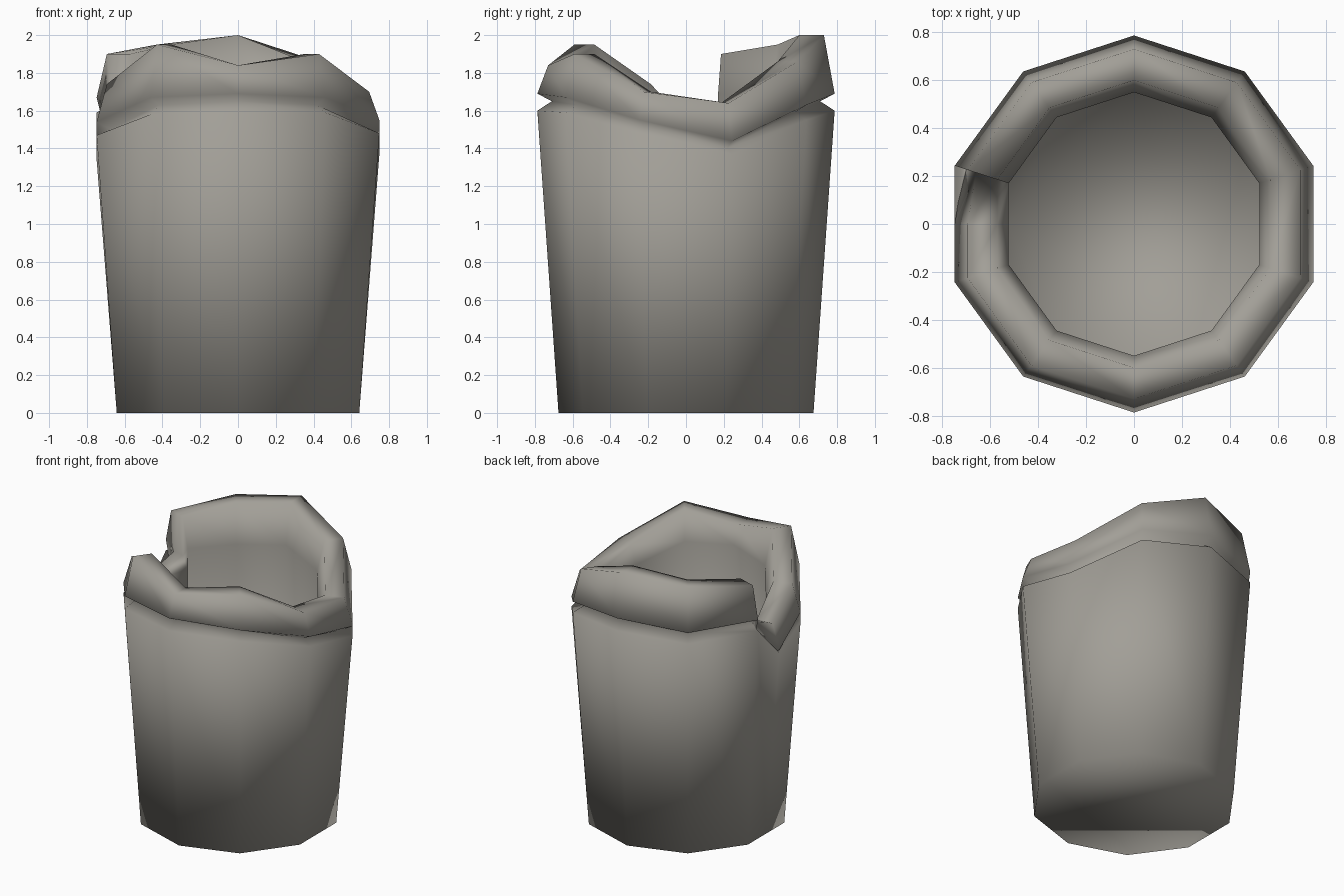
import bpy, bmesh, math

if "Cube" in bpy.data.objects:
    bpy.data.objects.remove(bpy.data.objects["Cube"])

# one grey cloth colour
mat = bpy.data.materials.new("warm_grey")
mat.diffuse_color = (0.36, 0.345, 0.31, 1)
mat.use_nodes = True
mat.node_tree.nodes["Principled BSDF"].inputs["Base Color"].default_value = mat.diffuse_color

# columns round the sack: angle step, wall top, lip bulge height, lip top height, lip scale
columns = [
    (-2, 1.59, 1.67, 1.90, 1.0),     # high loose end of the lip
    (-1, 1.57, 1.65, 1.95, 1.0),
    (0, 1.60, 1.69, 2.00, 1.0),      # back
    (1, 1.55, 1.63, 1.86, 1.0),
    (2, 1.37, 1.44, 1.64, 1.0),
    (3, 1.48, 1.55, 1.70, 1.0),
    (4, 1.59, 1.67, 1.90, 1.0),
    (5, 1.60, 1.69, 1.84, 1.0),      # front
    (6, 1.58, 1.67, 1.95, 1.0),
    (7, 1.47, 1.54, 1.74, 1.0),
    (7.5, 1.34, 1.36, 1.54, 1.0),    # dip in the torn gap
    (8, 1.59, 1.52, 1.62, 0.95),     # low loose end, tucked under the high one
]

bm = bmesh.new()
rings = []
for k, wall, bulge, top, s in columns:
    a = math.radians(90 - 36 * k)
    flat = math.cos(math.radians(18)) if k % 1 else 1.0
    # outer wall, groove, rolled lip, inner wall
    profile = [(0.675, 0), (0.787, wall), (0.71 * s, bulge - 0.04),
               (0.787 * s, bulge), (0.73 * s, top), (0.60, top),
               (0.55, bulge + 0.02), (0.555, 0.1)]
    rings.append([bm.verts.new((r * flat * math.cos(a), r * flat * math.sin(a), z))
                  for r, z in profile])

n = len(rings)
for i in range(n):
    p, q = rings[i], rings[(i + 1) % n]
    for j in range(len(p) - 1):
        bm.faces.new((p[j], p[j + 1], q[j + 1], q[j]))

# underside and inner floor
bm.faces.new([c[0] for c in rings])
bm.faces.new([c[-1] for c in reversed(rings)])
bmesh.ops.remove_doubles(bm, verts=bm.verts[:], dist=0.0005)
for f in bm.faces:
    f.smooth = True

mesh = bpy.data.meshes.new("rolled_sack")
bm.to_mesh(mesh)
bm.free()
mesh.materials.append(mat)
sack = bpy.data.objects.new("rolled_sack", mesh)
bpy.context.collection.objects.link(sack)
